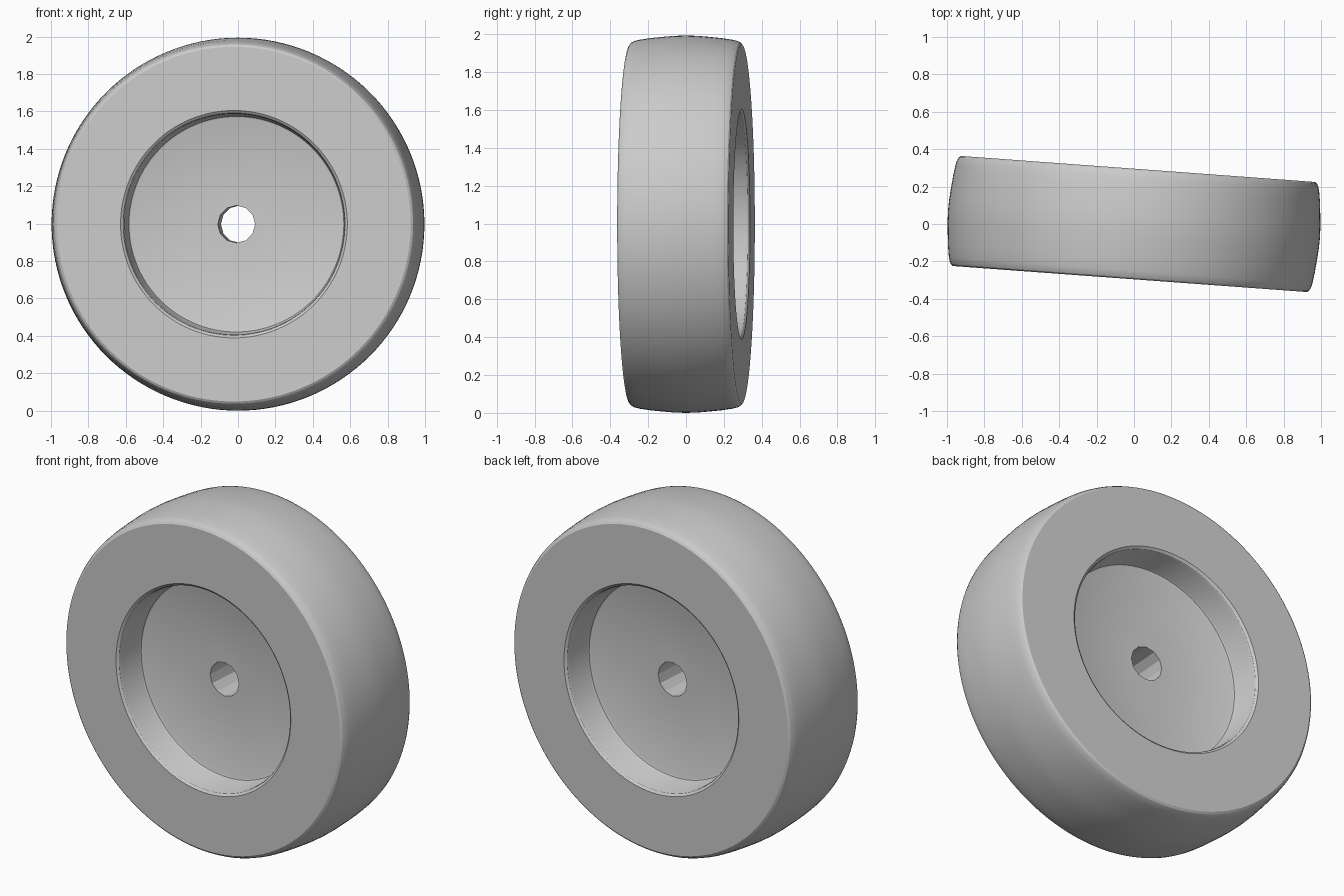
import bpy
import bmesh
import math
from mathutils import Matrix, Vector

if "Cube" in bpy.data.objects:
    bpy.data.objects.remove(bpy.data.objects["Cube"], do_unlink=True)

AXLE_HEIGHT = 0.997
YAW = math.radians(-4.2)
HALF_WIDTH = 0.295
SEAM_RADIUS = 0.787
PLACE = Matrix.Translation((0, 0, AXLE_HEIGHT)) @ Matrix.Rotation(YAW, 4, "Z")

grey = bpy.data.materials.new("light grey")
grey.use_nodes = True
grey.diffuse_color = (0.6, 0.6, 0.6, 1)
grey.node_tree.nodes["Principled BSDF"].inputs["Base Color"].default_value = (0.6, 0.6, 0.6, 1)


def lathe(name, half_profile, closed, steps=128):
    """Mirror a (radius, y) half profile across y = 0 and spin it about the axle."""
    mirrored = [(r, -y) for r, y in reversed(half_profile) if y > 0]
    profile = half_profile + mirrored
    bm = bmesh.new()
    verts = [bm.verts.new((r, y, 0)) for r, y in profile]
    edges = [bm.edges.new(pair) for pair in zip(verts, verts[1:])]
    if closed:
        edges.append(bm.edges.new((verts[-1], verts[0])))
    bmesh.ops.spin(bm, geom=verts + edges, cent=(0, 0, 0), axis=(0, 1, 0),
                   angle=math.tau, steps=steps, use_merge=True)
    bmesh.ops.remove_doubles(bm, verts=bm.verts, dist=1e-5)
    bmesh.ops.recalc_face_normals(bm, faces=bm.faces)
    mesh = bpy.data.meshes.new(name)
    bm.to_mesh(mesh)
    bm.free()
    obj = bpy.data.objects.new(name, mesh)
    bpy.context.collection.objects.link(obj)
    obj.matrix_world = PLACE
    mesh.materials.append(grey)
    return obj


def smooth(obj):
    bpy.ops.object.select_all(action="DESELECT")
    obj.select_set(True)
    bpy.context.view_layer.objects.active = obj
    bpy.ops.object.shade_smooth_by_angle(angle=math.radians(28))


# Tyre: flat sidewalls, rounded shoulders and a gently crowned tread
tyre = lathe("tyre", [
    (SEAM_RADIUS, HALF_WIDTH), (0.948, HALF_WIDTH), (0.960, 0.287),
    (0.968, 0.272), (0.974, 0.25), (0.983, 0.19), (0.990, 0.12),
    (0.995, 0.06), (0.997, 0)], closed=True)

# Hub: flush with the tyre, dished on both sides with softened edges
FLOOR = 0.115
hub = lathe("hub", [
    (0.1, FLOOR), (0.567, FLOOR), (0.576, 0.119), (0.581, 0.130),
    (0.590, 0.270), (0.595, 0.285), (0.608, HALF_WIDTH),
    (SEAM_RADIUS, HALF_WIDTH)], closed=False)

# Axle bore: coarse twelve-sided wall through the hub
bore = lathe("axle_bore", [(0.1, FLOOR)], closed=False, steps=12)
bm = bmesh.new()
bm.from_mesh(bore.data)
bmesh.ops.reverse_faces(bm, faces=bm.faces)
bm.to_mesh(bore.data)
bm.free()

# Match the round edge of the hub floor to the flat sides of the bore
sector = math.tau / 12
for vert in hub.data.vertices:
    radius = Vector((vert.co.x, vert.co.z)).length
    if radius < 0.11:
        angle = math.atan2(vert.co.z, vert.co.x) % sector - sector / 2
        scale = math.cos(sector / 2) / math.cos(angle)
        vert.co.x *= scale
        vert.co.z *= scale

for part in (tyre, hub):
    smooth(part)
